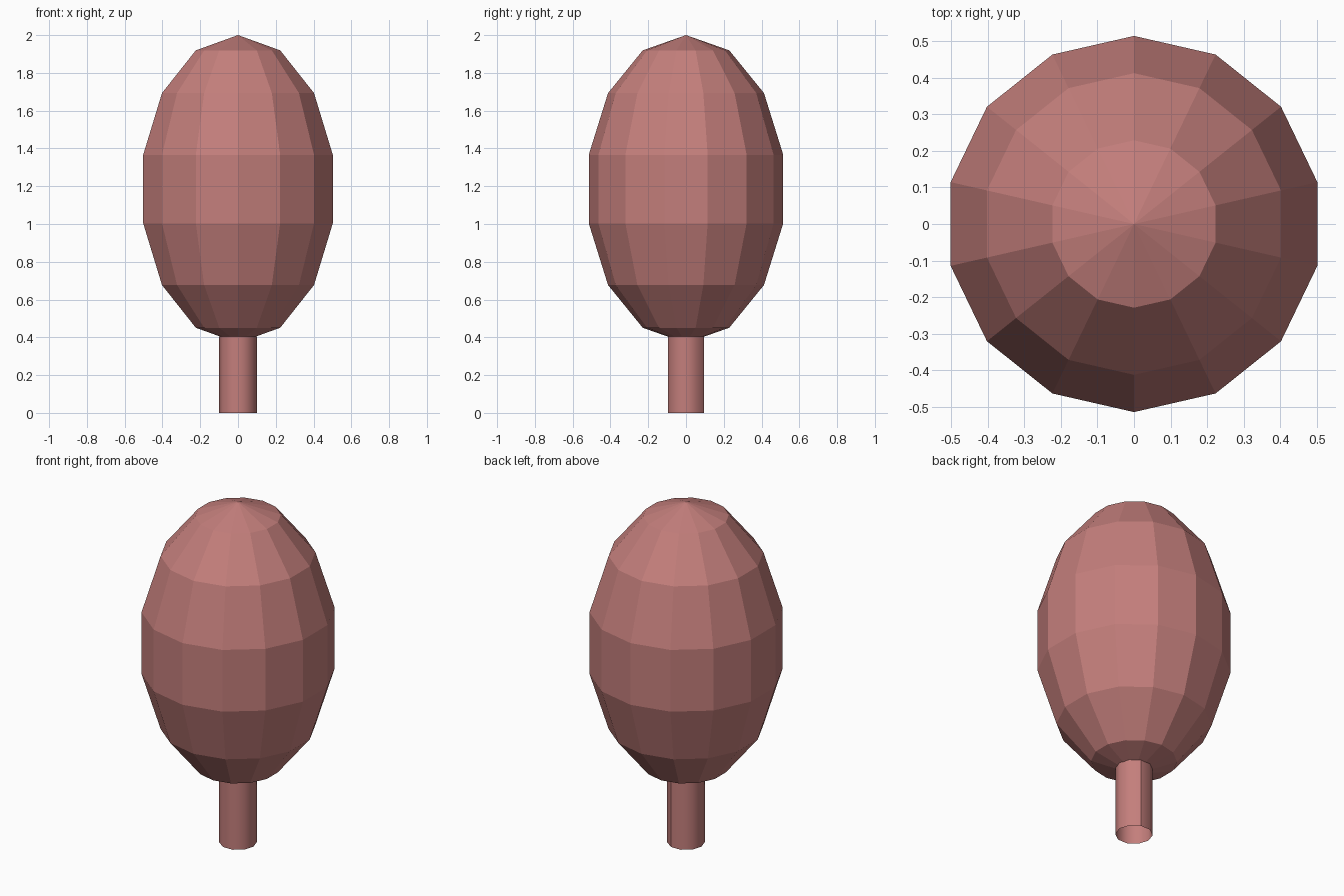
import bpy, bmesh
from math import cos, sin, pi, radians
from mathutils import Matrix

if "Cube" in bpy.data.objects:
    bpy.data.objects.remove(bpy.data.objects["Cube"])

mat = bpy.data.materials.new("dusty_rose")
mat.diffuse_color = (0.55, 0.21, 0.2, 1)
mat.use_nodes = True
mat.node_tree.nodes["Principled BSDF"].inputs["Base Color"].default_value = mat.diffuse_color


def finish(name, bm, smooth):
    mesh = bpy.data.meshes.new(name)
    for f in bm.faces:
        f.smooth = smooth
    bm.to_mesh(mesh)
    bm.free()
    mesh.materials.append(mat)
    obj = bpy.data.objects.new(name, mesh)
    bpy.context.collection.objects.link(obj)
    return obj


# Crown: faceted egg, 14 segments by 7 rings, corners on the y axis
bm = bmesh.new()
bmesh.ops.create_uvsphere(bm, u_segments=14, v_segments=7, radius=1)
start = max(bm.verts, key=lambda v: v.co.y).co.y
turn = 0 if start > 0.97 else pi / 14
bmesh.ops.transform(
    bm, verts=bm.verts,
    matrix=Matrix.Translation((0, 0, 1.185))
    @ Matrix.Diagonal((0.528, 0.528, 0.815, 1))
    @ Matrix.Rotation(turn, 4, 'Z'))
finish("crown", bm, False)

# Trunk: open smooth 10-sided tube with an unwelded seam
bm = bmesh.new()
SIDES, RADIUS, TOP, SEAM = 10, 0.1, 0.405, radians(72)
pairs = []
for i in range(SIDES + 1):
    a = SEAM + 2 * pi * i / SIDES
    x, y = RADIUS * cos(a), RADIUS * sin(a)
    pairs.append((bm.verts.new((x, y, 0)), bm.verts.new((x, y, TOP))))
for (a, b), (c, d) in zip(pairs, pairs[1:]):
    bm.faces.new((a, c, d, b))
finish("trunk", bm, True)
